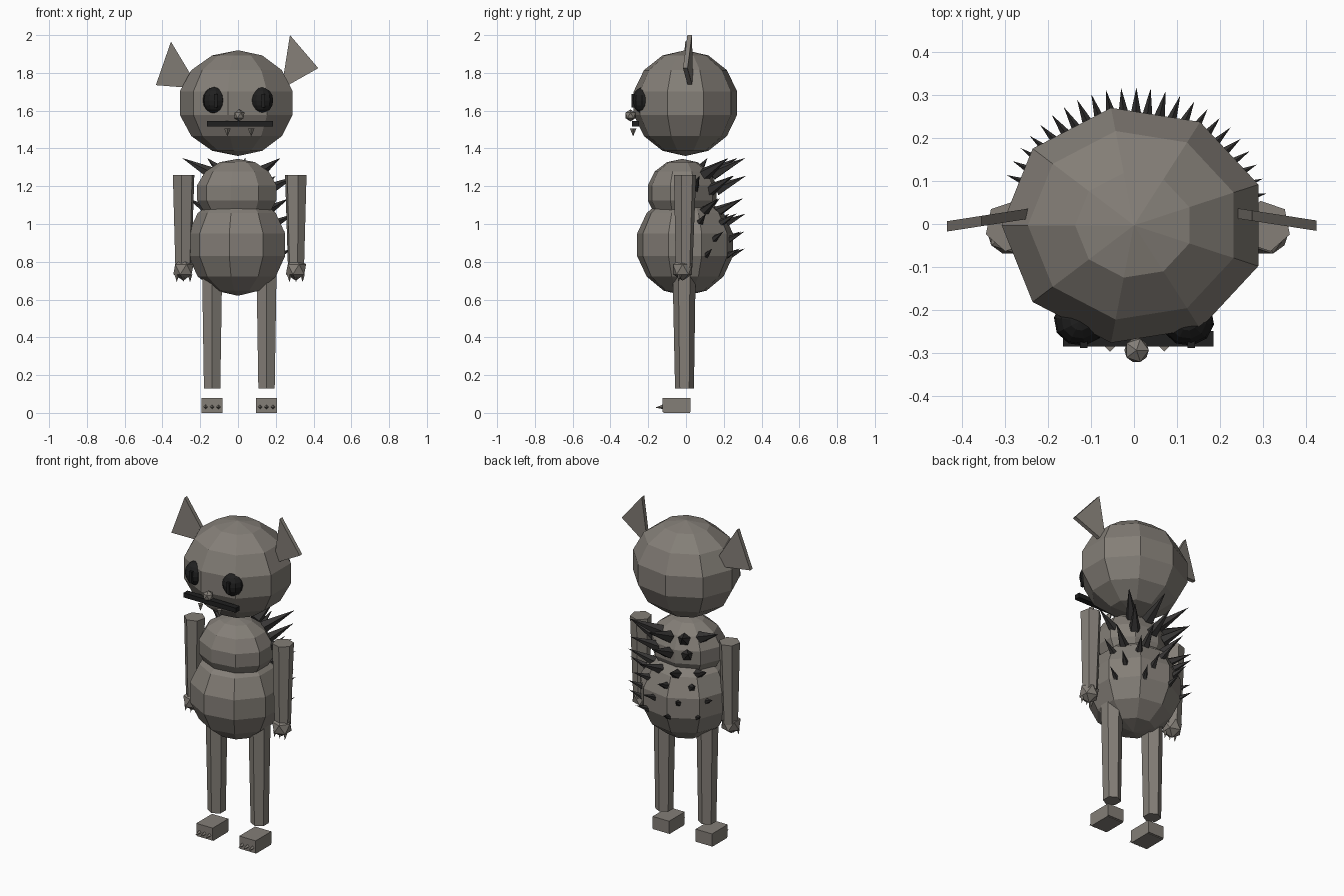
import bpy, bmesh, math
from mathutils import Matrix, Vector

default = bpy.data.objects.get("Cube")
if default:
    bpy.data.objects.remove(default, do_unlink=True)


def material(name, rgb):
    m = bpy.data.materials.new(name)
    m.use_nodes = True
    m.diffuse_color = (*rgb, 1)
    m.node_tree.nodes["Principled BSDF"].inputs["Base Color"].default_value = (*rgb, 1)
    return m


FUR = material("grey brown fur", (0.23, 0.21, 0.185))
SPINE = material("dark spine", (0.038, 0.036, 0.035))
BLACK = material("near black", (0.014, 0.014, 0.014))


def finish(name, bm, mat):
    bmesh.ops.recalc_face_normals(bm, faces=bm.faces)
    mesh = bpy.data.meshes.new(name)
    bm.to_mesh(mesh)
    bm.free()
    mesh.materials.append(mat)
    obj = bpy.data.objects.new(name, mesh)
    bpy.context.collection.objects.link(obj)
    return obj


def place(loc, size=(1, 1, 1), turn=0):
    return (Matrix.Translation(loc) @ Matrix.Diagonal((*size, 1))
            @ Matrix.Rotation(math.radians(turn), 4, "Z"))


def ball(name, loc, size, mat=FUR, u=9, v=7, turn=10):
    bm = bmesh.new()
    bmesh.ops.create_uvsphere(bm, u_segments=u, v_segments=v, radius=1,
                              matrix=place(loc, size, turn))
    return finish(name, bm, mat)


def gem(name, loc, size, mat=FUR):
    bm = bmesh.new()
    bmesh.ops.create_icosphere(bm, subdivisions=1, radius=1, matrix=place(loc, size))
    return finish(name, bm, mat)


def box(name, loc, size, mat=FUR):
    bm = bmesh.new()
    bmesh.ops.create_cube(bm, size=1, matrix=place(loc, size))
    return finish(name, bm, mat)


def cone(name, base, tip, r1, r2=0, mat=FUR, sides=6):
    base, tip = Vector(base), Vector(tip)
    axis = tip - base
    bm = bmesh.new()
    bmesh.ops.create_cone(
        bm, cap_ends=True, segments=sides, radius1=r1, radius2=r2, depth=axis.length,
        matrix=Matrix.Translation((base + tip) / 2) @ axis.to_track_quat("Z", "Y").to_matrix().to_4x4())
    bmesh.ops.remove_doubles(bm, verts=bm.verts, dist=1e-5)
    return finish(name, bm, mat)


def ear(name, corners):
    # Thin triangular plate, its outer side swung slightly forward
    bm = bmesh.new()
    rows = []
    for dy in (-0.012, 0.012):
        rows.append([bm.verts.new((x, 0.062 - 0.155 * abs(x) + dy, z)) for x, z in corners])
    front, back = rows
    bm.faces.new(front)
    bm.faces.new(back)
    for i in range(3):
        j = (i + 1) % 3
        bm.faces.new((front[i], front[j], back[j], back[i]))
    finish(name, bm, FUR)


# Head and torso
ball("head", (0, -0.003, 1.64), (0.316, 0.285, 0.28))
ball("chest", (0, -0.02, 1.165), (0.222, 0.19, 0.18))
ball("belly", (0, -0.005, 0.89), (0.272, 0.264, 0.27))

# Ears
ear("right_ear", [(-0.435, 1.735), (-0.355, 1.965), (-0.206, 1.717)])
ear("left_ear", [(0.425, 1.825), (0.275, 2.0), (0.23, 1.715)])

# Face
for side, s in (("right", -1), ("left", 1)):
    ball(side + "_eye", (s * 0.125, -0.226, 1.655), (0.062, 0.058, 0.07), BLACK, 10, 8)
    box(side + "_pupil", (s * 0.125 + 0.008, -0.278, 1.652), (0.018, 0.022, 0.07), BLACK)
    cone(side + "_fang", (s * 0.063 + 0.007, -0.28, 1.505),
         (s * 0.063 + 0.007, -0.28, 1.463), 0.017, sides=4)
gem("nose", (0.006, -0.294, 1.575), (0.032, 0.032, 0.032))
box("mouth", (0.01, -0.267, 1.531), (0.35, 0.036, 0.028), BLACK)

# Limbs
for side, s in (("right", -1), ("left", 1)):
    ax = s * 0.298 + 0.009
    cone(side + "_arm", (ax, -0.01, 0.77), (ax - s * 0.001, -0.005, 1.26), 0.045, 0.06)
    gem(side + "_hand", (ax, -0.018, 0.76), (0.06, 0.06, 0.06))
    for i in (-1, 0, 1):
        x = ax + i * 0.035
        cone(side + "_hand_claw", (x, -0.035, 0.732), (x, -0.04, 0.692), 0.012, sides=4)
    lx = s * 0.144 + 0.007
    cone(side + "_leg", (lx, -0.008, 0.13), (lx, -0.01, 0.74), 0.05, 0.061)
    box(side + "_foot", (lx, -0.05, 0.042), (0.11, 0.15, 0.074))
    for i in (-1, 0, 1):
        x = lx + i * 0.034
        cone(side + "_toe_claw", (x, -0.12, 0.032), (x, -0.163, 0.028), 0.013, sides=4)
    box(side + "_sole", (lx, -0.05, 0.003), (0.11, 0.14, 0.006))

# Back spines: tip height, base radius, base reach, stagger per row
ROWS = [(1.35, 0.036, 0.14, 5), (1.255, 0.034, 0.16, 0), (1.135, 0.03, 0.17, 3),
        (1.055, 0.025, 0.2, 1), (0.96, 0.022, 0.22, 4), (0.87, 0.018, 0.235, 2)]
for tip_z, radius, reach, stagger in ROWS:
    for k in range(4):
        a = math.radians(13 + 38 * k + 6.4 * stagger)
        out = Vector((math.cos(a), math.sin(a), 0))
        drop = (0.315 - reach) * 0.5
        cone("back_spine", out * reach + Vector((0, 0, tip_z - drop)),
             out * 0.318 + Vector((0, 0, tip_z)), radius, mat=SPINE, sides=5)
